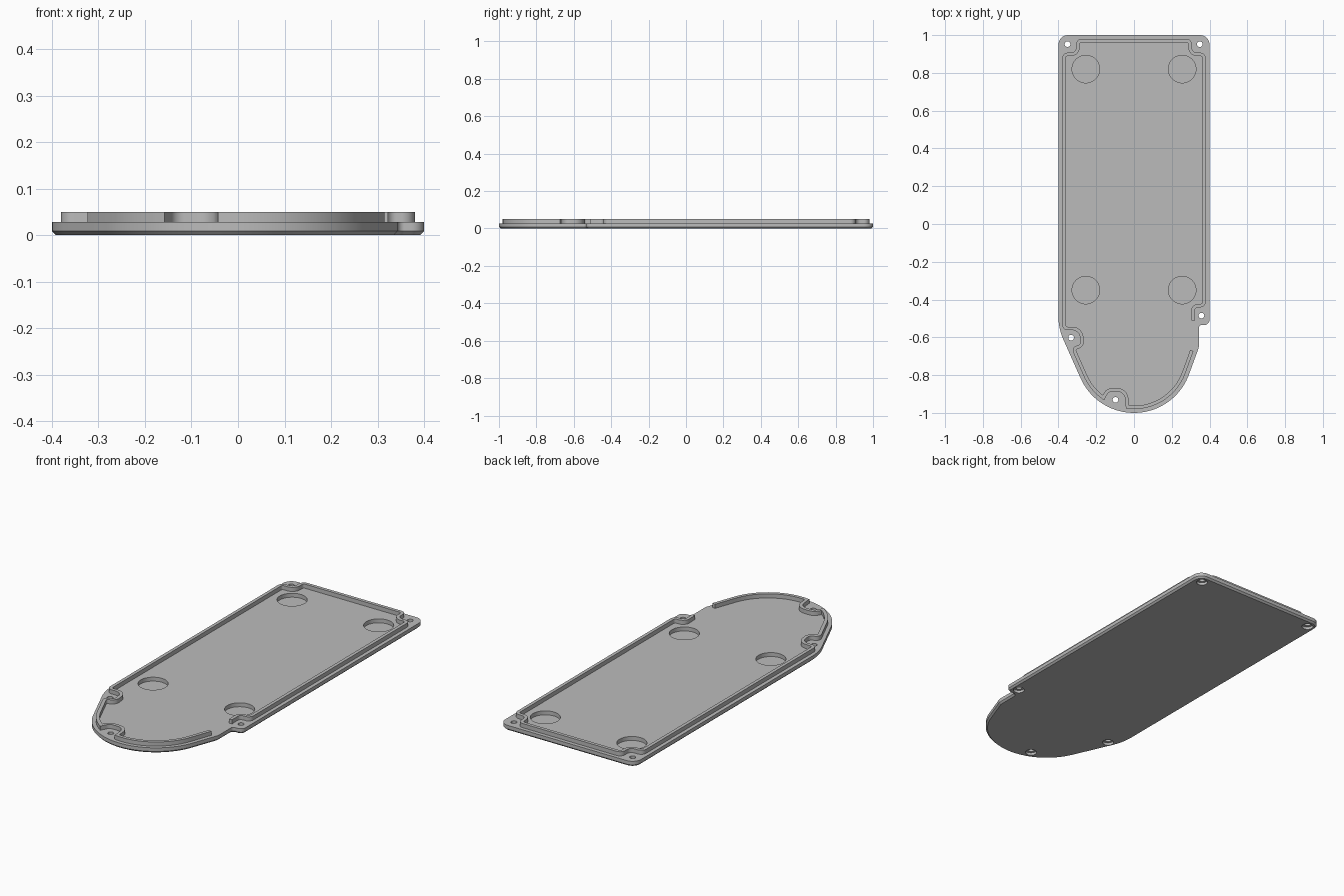
import bpy, bmesh, math
from mathutils import Vector

if "Cube" in bpy.data.objects:
    bpy.data.objects.remove(bpy.data.objects["Cube"], do_unlink=True)

GREY = (0.5, 0.5, 0.5, 1)
grey = bpy.data.materials.new("plain grey")
grey.use_nodes = True
grey.diffuse_color = GREY
grey.node_tree.nodes["Principled BSDF"].inputs["Base Color"].default_value = GREY

PLATE_TOP = 0.028
NOSE = Vector((0, -0.69))


def arc(center, radius, start, end, steps):
    """Points along an arc, angles in degrees."""
    angles = [math.radians(start + (end - start) * i / steps) for i in range(steps + 1)]
    return [Vector((center[0] + radius * math.cos(a), center[1] + radius * math.sin(a))) for a in angles]


def circle(center, radius, sides=40):
    return arc(center, radius, 0, 360, sides)[:-1]


def fillet(corners, closed, steps=8):
    """Round each (x, y, radius) corner of a path."""
    pts = [Vector(c[:2]) for c in corners]
    out = []
    for i, (p, c) in enumerate(zip(pts, corners)):
        if c[2] == 0 or (not closed and i in (0, len(pts) - 1)):
            out.append(p)
            continue
        a, b = pts[i - 1] - p, pts[(i + 1) % len(pts)] - p
        half = a.angle(b) / 2
        tangent = min(c[2] / math.tan(half), 0.5 * a.length, 0.5 * b.length)
        radius = tangent * math.tan(half)
        a.normalize()
        b.normalize()
        mid = p + (a + b).normalized() * radius / math.sin(half)
        u, v = p + a * tangent - mid, p + b * tangent - mid
        sweep = math.pi - 2 * half
        for k in range(steps + 1):
            t = k / steps
            out.append(mid + (u * math.sin((1 - t) * sweep) + v * math.sin(t * sweep)) / math.sin(sweep))
    return out


def offset(pts, dist, closed):
    """Shift a path to its left by dist, with mitred corners."""
    out, n = [], len(pts)
    for i, p in enumerate(pts):
        before = pts[i - 1] if closed or i > 0 else None
        after = pts[(i + 1) % n] if closed or i < n - 1 else None
        d1 = (p - before).normalized() if before else (after - p).normalized()
        d2 = (after - p).normalized() if after else d1
        n1, n2 = Vector((-d1.y, d1.x)), Vector((-d2.y, d2.x))
        out.append(p + (n1 + n2) * dist / (1 + n1.dot(n2)))
    return out


def add_stack(bm, layers):
    """Closed solid through outlines given as (points, z)."""
    rings = [[bm.verts.new((p.x, p.y, z)) for p in pts] for pts, z in layers]
    n = len(rings[0])
    bm.faces.new(rings[0][::-1])
    bm.faces.new(rings[-1])
    for low, high in zip(rings, rings[1:]):
        for i in range(n):
            j = (i + 1) % n
            bm.faces.new((low[i], low[j], high[j], high[i]))


def make_object(name, stacks):
    bm = bmesh.new()
    for layers in stacks:
        add_stack(bm, layers)
    bmesh.ops.recalc_face_normals(bm, faces=bm.faces)
    mesh = bpy.data.meshes.new(name)
    bm.to_mesh(mesh)
    bm.free()
    mesh.materials.append(grey)
    ob = bpy.data.objects.new(name, mesh)
    bpy.context.collection.objects.link(ob)
    return ob


def plain(points):
    return [(p.x, p.y, 0) for p in points]


# Base plate with a chamfered lower edge
outline = fillet(
    [(0.4, 1, 0.05), (-0.4, 1, 0.05), (-0.4, -0.553, 0.3)]
    + plain(arc(NOSE, 0.31, 204, 340, 40))
    + [(0.343, -0.655, 0.04), (0.343, -0.535, 0.015), (0.4, -0.535, 0.045)], True)
plate = make_object("base_plate", [[
    (offset(outline, 0.009, True), 0), (outline, 0.009), (outline, PLATE_TOP)]])

# Cutters: round pockets in the top, stepped screw holes from below
pockets = [(x, y) for x in (-0.255, 0.255) for y in (0.82, -0.35)]
screws = [(-0.352, 0.952), (0.348, 0.952), (0.357, -0.485), (-0.333, -0.602), (-0.098, -0.931)]
stacks = [[(circle(c, 0.073), 0.007), (circle(c, 0.073), 0.1)] for c in pockets]
for c in screws:
    wide, narrow = circle(c, 0.028), circle(c, 0.015)
    stacks.append([(wide, -0.05), (wide, 0.014), (narrow, 0.014), (narrow, 0.1)])
cutter = make_object("hole_cutter", stacks)
cutter.hide_render = True

cut = plate.modifiers.new("holes", "BOOLEAN")
cut.operation = "DIFFERENCE"
cut.solver = "EXACT"
cut.object = cutter
bpy.context.view_layer.objects.active = plate
bpy.ops.object.modifier_apply(modifier=cut.name)
bpy.data.objects.remove(cutter, do_unlink=True)

# Raised lip that runs round the edge and bends inward past each screw
corner = [(-0.371, 0.898, 0.02), (-0.297, 0.898, 0.05), (-0.297, 0.971, 0.02)]
path = fillet(
    [(0.306, -0.67, 0)]
    + plain(arc(NOSE, 0.281, -20, -97, 24))
    + [(-0.043, -0.878, 0.05), (-0.14, -0.878, 0.05)]
    + plain(arc(NOSE, 0.281, -125, -156, 10))
    + [(-0.322, -0.658, 0.018), (-0.272, -0.645, 0.05), (-0.282, -0.553, 0.05), (-0.371, -0.553, 0.02)]
    + corner + [(-x, y, r) for x, y, r in reversed(corner)]
    + [(0.371, -0.432, 0.02), (0.31, -0.432, 0.05), (0.313, -0.51, 0)], False)
band = offset(path, 0.009, False) + offset(path, -0.009, False)[::-1]
lip = make_object("raised_lip", [[(band, 0.02), (band, 0.05)]])

# Smooth curved walls, sharp edges kept
for ob in (plate, lip):
    bpy.ops.object.select_all(action="DESELECT")
    ob.select_set(True)
    bpy.context.view_layer.objects.active = ob
    bpy.ops.object.shade_smooth_by_angle(angle=math.radians(30))
